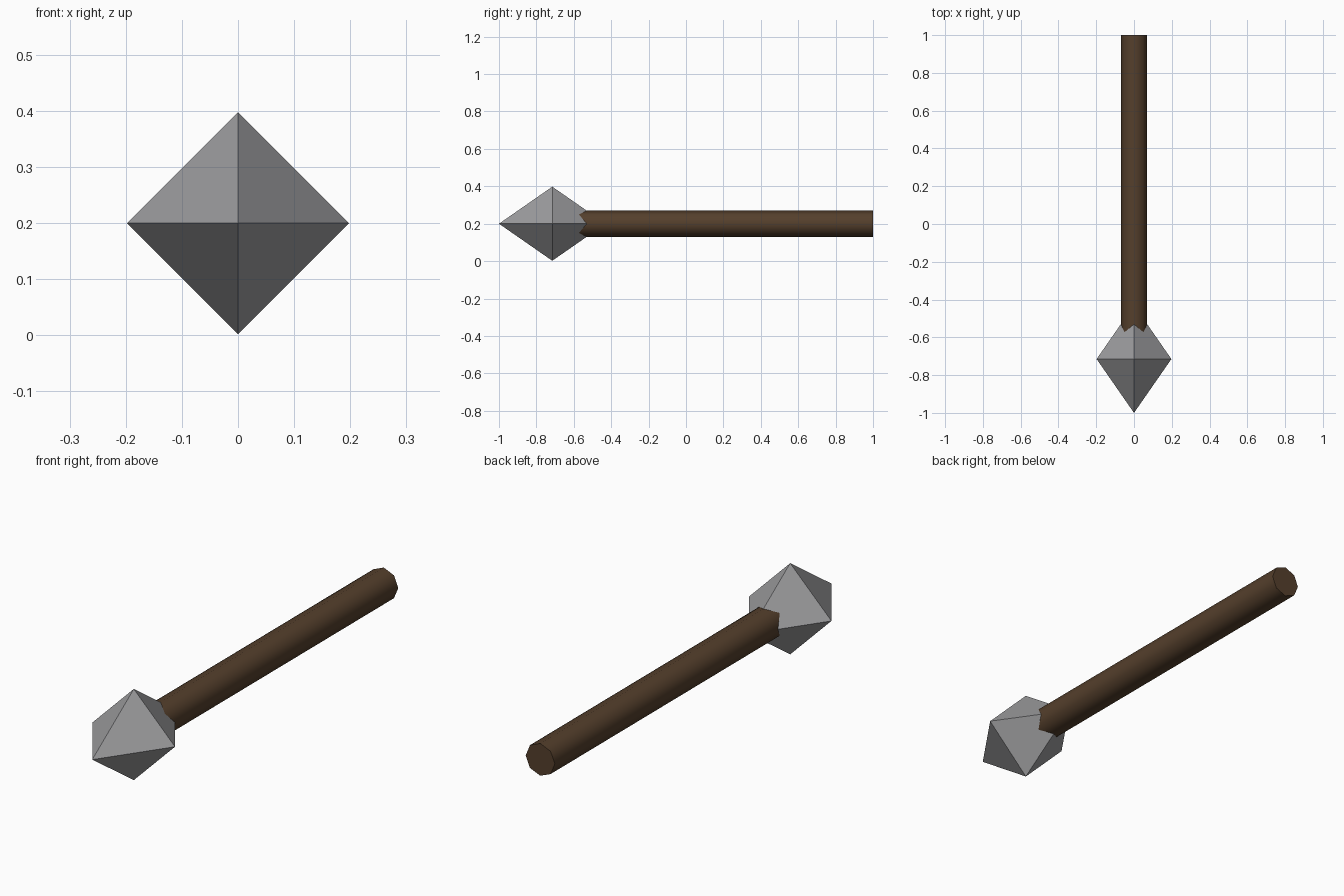
import bpy, math

cube = bpy.data.objects.get("Cube")
if cube:
    bpy.data.objects.remove(cube, do_unlink=True)


def material(name, color):
    mat = bpy.data.materials.new(name)
    mat.use_nodes = True
    mat.diffuse_color = color
    mat.node_tree.nodes["Principled BSDF"].inputs["Base Color"].default_value = color
    return mat


def finish(name, mat):
    obj = bpy.context.object
    obj.name = name
    obj.data.materials.append(mat)
    return obj


stone = material("grey stone", (0.33, 0.33, 0.34, 1))
wood = material("brown wood", (0.09, 0.05, 0.025, 1))

AXIS_Z = 0.2
HEAD_Y = -0.715
HEAD_RADIUS = 0.198
HEAD_LENGTH = 0.285

# Head: two four-sided points meeting base to base
bpy.ops.mesh.primitive_cylinder_add(vertices=4, radius=HEAD_RADIUS, depth=2 * HEAD_LENGTH,
                                    end_fill_type='NOTHING')
head = finish("pointed_head", stone)
verts = [(HEAD_RADIUS * math.cos(i * math.pi / 2), 0, HEAD_RADIUS * math.sin(i * math.pi / 2))
         for i in range(4)]
verts += [(0, -HEAD_LENGTH, 0), (0, HEAD_LENGTH, 0)]
faces = [(i, (i + 1) % 4, 4) for i in range(4)] + [((i + 1) % 4, i, 5) for i in range(4)]
head.data.clear_geometry()
head.data.from_pydata(verts, [], faces)
head.location = (0, HEAD_Y, AXIS_Z)

# Shaft: long round pole running back from inside the head
START, END = -0.71, 1.0
bpy.ops.mesh.primitive_cylinder_add(vertices=8, radius=0.07, depth=END - START,
                                    location=(0, (START + END) / 2, AXIS_Z),
                                    rotation=(math.pi / 2, 0, 0))
shaft = finish("shaft", wood)
bpy.ops.object.shade_smooth_by_angle(angle=math.radians(60))
